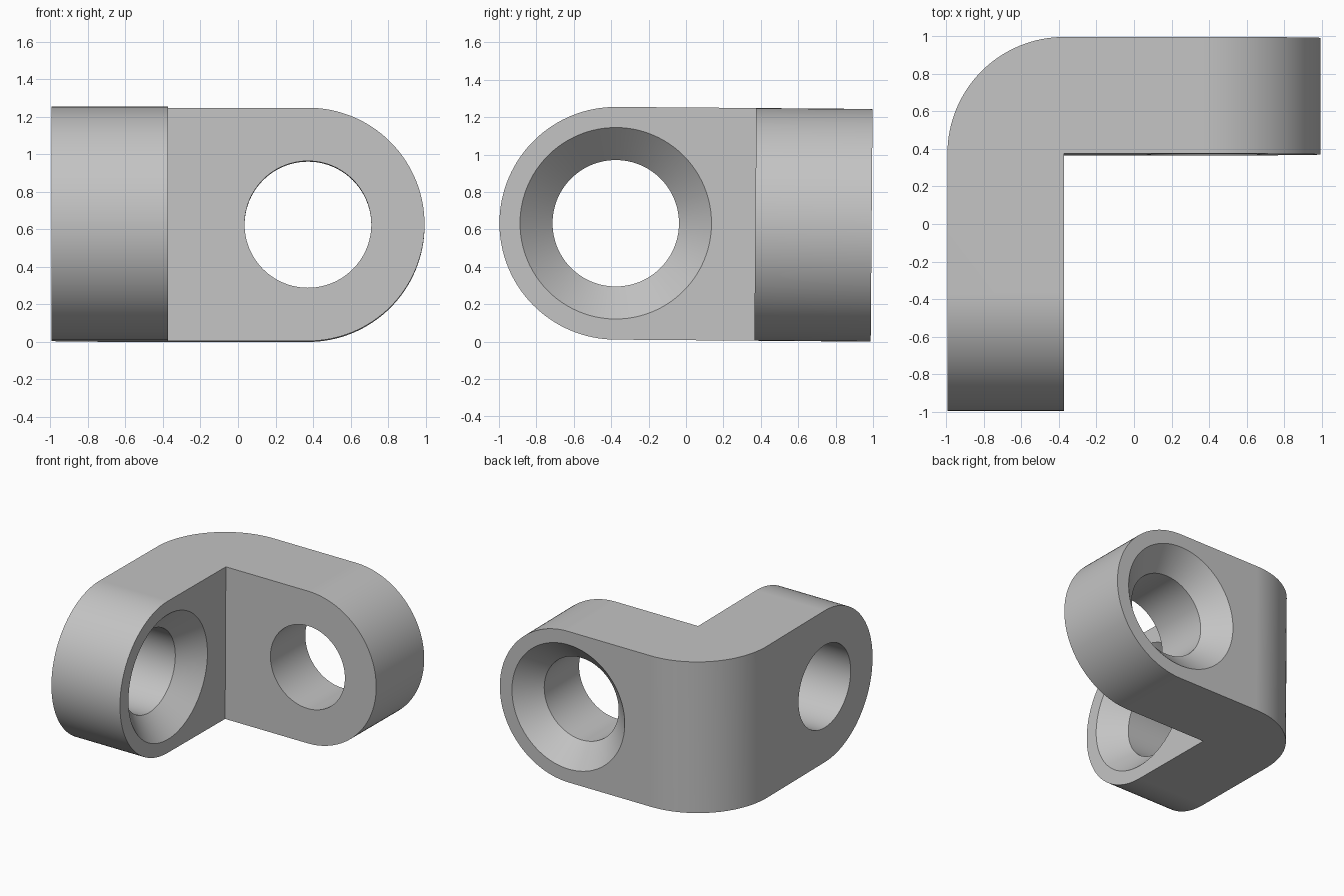
import bpy, bmesh, math
from mathutils import Matrix, Vector

if "Cube" in bpy.data.objects:
    bpy.data.objects.remove(bpy.data.objects["Cube"])

HALF = 0.995             # half the length of each arm
R = 0.622                # arm thickness, end radius and corner radius
INNER = R - HALF         # inner face of the side arm
HOLE, SINK, DEPTH = 0.338, 0.512, 0.17
TILT = -0.008

grey = bpy.data.materials.new("light_grey")
grey.use_nodes = True
colour = (0.55, 0.55, 0.55, 1)
grey.diffuse_color = colour
grey.node_tree.nodes["Principled BSDF"].inputs["Base Color"].default_value = colour


def arc(cx, cy, radius, start, end, steps):
    """Points along a circular arc, angles in degrees."""
    angles = [math.radians(start + (end - start) * i / steps) for i in range(steps + 1)]
    return [(cx + radius * math.cos(a), cy + radius * math.sin(a)) for a in angles]


def make_object(name, bm):
    bmesh.ops.recalc_face_normals(bm, faces=bm.faces)
    mesh = bpy.data.meshes.new(name)
    bm.to_mesh(mesh)
    bm.free()
    mesh.materials.append(grey)
    obj = bpy.data.objects.new(name, mesh)
    bpy.context.collection.objects.link(obj)
    return obj


def prism(name, points, direction):
    """Extrude a closed outline of 3D points."""
    bm = bmesh.new()
    face = bm.faces.new([bm.verts.new(p) for p in points])
    moved = bmesh.ops.extrude_face_region(bm, geom=[face])["geom"]
    verts = [v for v in moved if isinstance(v, bmesh.types.BMVert)]
    bmesh.ops.translate(bm, verts=verts, vec=direction)
    return make_object(name, bm)


def countersink(name, centre, axis):
    """Lathed cutter: through hole with a cone opening on the face at centre."""
    bm = bmesh.new()
    slope = (SINK - HOLE) / DEPTH
    profile = [(0, -2 * R), (HOLE, -2 * R), (HOLE, -DEPTH),
               (SINK + 0.1 * slope, 0.1), (0, 0.1)]
    verts = [bm.verts.new((r, 0, z)) for r, z in profile]
    edges = [bm.edges.new(pair) for pair in zip(verts, verts[1:])]
    bmesh.ops.spin(bm, geom=verts + edges, cent=(0, 0, 0), axis=(0, 0, 1),
                   angle=math.tau, steps=96)
    bmesh.ops.remove_doubles(bm, verts=bm.verts, dist=0.0001)
    turn = Vector((0, 0, 1)).rotation_difference(Vector(axis)).to_matrix().to_4x4()
    bm.transform(Matrix.Translation(centre) @ turn)
    return make_object(name, bm)


def boolean(target, tool, operation):
    mod = target.modifiers.new(operation, "BOOLEAN")
    mod.operation, mod.object, mod.solver = operation, tool, "EXACT"
    bpy.context.view_layer.objects.active = target
    bpy.ops.object.modifier_apply(modifier=mod.name)
    bpy.data.objects.remove(tool)


# L-shaped plan with the rounded outer corner
plan = [(INNER, -HALF), (INNER, -INNER), (HALF, -INNER), (HALF, HALF)]
plan += arc(INNER, -INNER, R, 90, 180, 32) + [(-HALF, -HALF)]
bracket = prism("corner_bracket", [(x, y, 0) for x, y in plan], (0, 0, 2 * R))

# Round off the free end of each arm
end = [(-2, 0)] + arc(HALF - R, R, R, -90, 90, 64) + [(-2, 2 * R)]
boolean(bracket, prism("back_arm_end", [(u, -2, z) for u, z in end], (0, 4, 0)), "INTERSECT")
boolean(bracket, prism("side_arm_end", [(-2, -u, z) for u, z in end], (4, 0, 0)), "INTERSECT")

# Countersunk screw holes: back arm opens rearward, side arm opens inward
c = HALF - R
boolean(bracket, countersink("back_hole", (c, HALF, R), (0, 1, 0)), "DIFFERENCE")
boolean(bracket, countersink("side_hole", (INNER, -c, R), (1, 0, 0)), "DIFFERENCE")

# Slight lean, then rest on the ground
bracket.data.transform(Matrix.Rotation(TILT, 4, "X"))
low = min(v.co.z for v in bracket.data.vertices)
ys = [v.co.y for v in bracket.data.vertices]
bracket.data.transform(Matrix.Translation((0, -(min(ys) + max(ys)) / 2, -low)))

# Smooth curved walls, crisp edges
bpy.ops.object.select_all(action="DESELECT")
bracket.select_set(True)
bpy.context.view_layer.objects.active = bracket
bpy.ops.object.shade_smooth_by_angle(angle=math.radians(30))
weighted = bracket.modifiers.new("weighted_normals", "WEIGHTED_NORMAL")
weighted.keep_sharp = True
